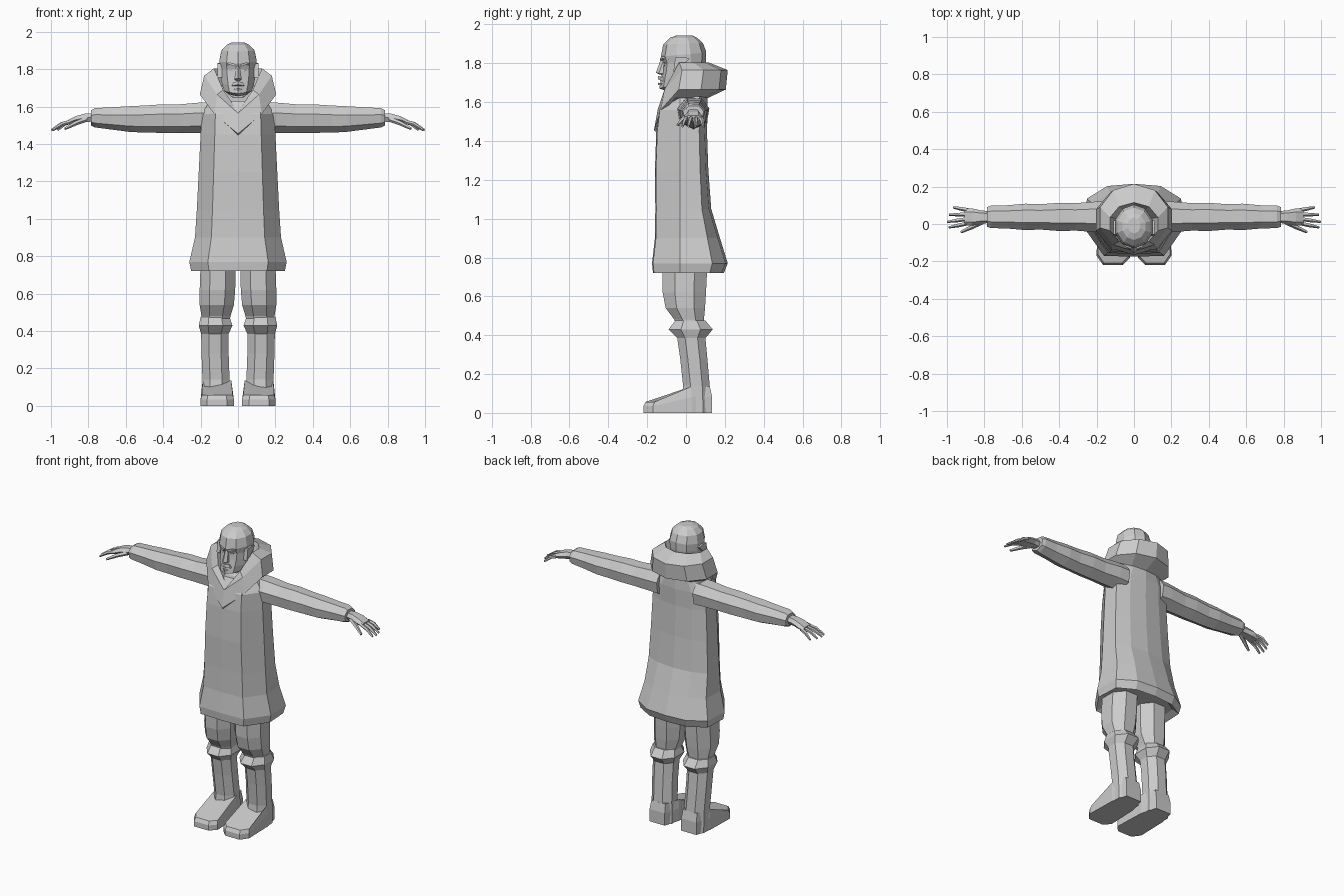
import bpy, bmesh, math
from mathutils import Vector

if "Cube" in bpy.data.objects:
    bpy.data.objects.remove(bpy.data.objects["Cube"])

grey = bpy.data.materials.new("plain grey")
grey.diffuse_color = (0.6, 0.6, 0.6, 1)
grey.use_nodes = True
grey.node_tree.nodes["Principled BSDF"].inputs["Base Color"].default_value = grey.diffuse_color


def build(name, rings):
    """Skin a row of equal-length rings into one flat-shaded, capped object."""
    bm = bmesh.new()
    vs = [[bm.verts.new(p) for p in r] for r in rings]
    n = len(rings[0])
    for a, b in zip(vs, vs[1:]):
        for i in range(n):
            j = (i + 1) % n
            bm.faces.new((a[i], a[j], b[j], b[i]))
    bm.faces.new(vs[0])
    bm.faces.new(vs[-1])
    bmesh.ops.recalc_face_normals(bm, faces=bm.faces)
    me = bpy.data.meshes.new(name)
    bm.to_mesh(me)
    bm.free()
    me.materials.append(grey)
    bpy.context.collection.objects.link(bpy.data.objects.new(name, me))


def both(name, rings):
    """Build a part on both sides of the body."""
    for s, side in ((1, "left"), (-1, "right")):
        build(f"{side}_{name}", [[(s * x, y, z) for x, y, z in r] for r in rings])


def sym(half):
    """Close a ring from its right half, listed front to back."""
    return half + [(-x, y, z) for x, y, z in reversed(half[1:-1])]


def oval(w, front, back, zf, zb, rise=1):
    """Ten-sided ring whose height climbs from zf in front to zb behind."""
    half = []
    for i in range(6):
        a = math.pi * i / 5
        half.append((w * math.sin(a), (front + back) / 2 - (back - front) / 2 * math.cos(a),
                     zf + (zb - zf) * min(1, rise * i / 5)))
    return sym(half)


def slab(z, x0, x1, y0, y1):
    """Chamfered eight-sided ring lying flat."""
    cx, cy = (x1 - x0) * .28, (y1 - y0) * .28
    return [(x0 + cx, y0, z), (x1 - cx, y0, z), (x1, y0 + cy, z), (x1, y1 - cy, z),
            (x1 - cx, y1, z), (x0 + cx, y1, z), (x0, y1 - cy, z), (x0, y0 + cy, z)]


def coat_ring(z, w, front, back):
    """Ring with a flat chest, a side seam and a broad back."""
    return sym([(0, front - .005, z), (w * .62, front, z), (w, -.03, z), (w * .97, back * .63, z),
                (w * .55, back - .012, z), (0, back, z)])


# Coat, flared at the hem
build("coat", [coat_ring(*r) for r in (
    (.74, .21, -.145, .18), (.72, .25, -.165, .195), (.77, .26, -.17, .215), (.90, .23, -.155, .175),
    (1.05, .22, -.153, .13), (1.25, .21, -.155, .115), (1.45, .20, -.148, .108),
    (1.56, .195, -.135, .112), (1.63, .15, -.09, .11))])

# Hood lying round the neck, dropping to a point in front
build("hood", [oval(*r, 2.5) for r in (
    (.16, -.145, .11, 1.44, 1.62), (.215, -.165, .205, 1.455, 1.665), (.19, -.145, .215, 1.565, 1.765),
    (.135, -.115, .115, 1.575, 1.805), (.098, -.075, .085, 1.57, 1.71))])

# Neck
build("neck", [slab(z, -.06, .06, -.05, .07) for z in (1.56, 1.74)])

# Head: half width, front, back, height in front and behind
build("head", [oval(*r) for r in (
    (.055, -.095, .06, 1.655, 1.69), (.077, -.137, .08, 1.67, 1.70), (.09, -.13, .09, 1.715, 1.73),
    (.098, -.122, .097, 1.76, 1.77), (.102, -.118, .102, 1.80, 1.81), (.105, -.13, .104, 1.83, 1.86),
    (.093, -.118, .087, 1.895, 1.905), (.064, -.085, .058, 1.93, 1.93), (.035, -.05, .035, 1.943, 1.943))])


# Nose, moustache and lower lip
def ridge(z, w, y):
    return sym([(0, y, z), (w, y + .015, z - w * .2), (w, -.09, z - w * .4), (0, -.09, z)])


build("nose", [ridge(*r) for r in ((1.742, .012, -.135), (1.752, .019, -.155), (1.83, .008, -.126))])
build("moustache", [ridge(1.718, .036, -.145), ridge(1.735, .025, -.143)])
build("lower_lip", [ridge(1.688, .014, -.143), ridge(1.70, .022, -.143)])


# Eyebrows and eyes
def strip(x, y, z, h):
    return [(x, y, z - h), (x, y, z + h), (x, y + .03, z + h), (x, y + .03, z - h)]


both("eyebrow", [strip(.013, -.134, 1.82, .006), strip(.045, -.122, 1.831, .006), strip(.07, -.09, 1.821, .005)])
both("eye", [strip(.016, -.114, 1.795, .003), strip(.032, -.113, 1.795, .008), strip(.048, -.102, 1.795, .003)])

# Ears: a leaning plate
ear = [(-.065, 1.755), (-.03, 1.755), (-.025, 1.78), (.02, 1.825), (-.015, 1.832), (-.055, 1.83)]
both("ear", [[(x, y, z) for y, z in ear] for x in (.085, .11)])

# Sleeves: x, centre height, half depth, half height
sleeve = [(.13, 1.545, .085, .088), (.20, 1.545, .085, .085), (.31, 1.54, .076, .08), (.40, 1.54, .078, .08),
          (.50, 1.537, .07, .076), (.58, 1.537, .073, .072), (.68, 1.54, .064, .062),
          (.765, 1.543, .062, .054), (.785, 1.542, .055, .043)]
angles = [math.radians(a) for a in (60, 115, 165, 215, 270, 325, 375)]
both("sleeve", [[(x, .038 + ry * math.cos(a), cz + rz * math.sin(a)) for a in angles]
                for x, cz, ry, rz in sleeve])

# Hands: a palm, four fingers and a thumb
both("palm", [[(x, .037 + w * c, z + h * s) for c, s in ((-1, 0), (-.6, 1), (.6, 1), (1, 0), (.6, -1), (-.6, -1))]
              for x, z, w, h in ((.765, 1.542, .03, .022), (.82, 1.54, .036, .022),
                                 (.865, 1.53, .046, .02), (.905, 1.517, .046, .013))])


def digit(name, start, end, bend, r):
    """Tapered five-sided finger that arches upward by bend."""
    a, b = Vector(start), Vector(end)
    u = (b - a).cross(Vector((0, 0, 1))).normalized()
    v = u.cross(b - a).normalized()
    both(name, [[a.lerp(b, t) + Vector((0, 0, 4 * bend * t * (1 - t)))
                 + r * q * (u * math.cos(k * math.tau / 5) + v * math.sin(k * math.tau / 5)) for k in range(5)]
                for t, q in ((0, 1), (.5, .95), (1, .55))])


tips = {"index": (.99, -.018), "middle": (.997, .012), "ring": (.988, .05), "little": (.965, .089)}
for i, (name, (x, y)) in enumerate(tips.items()):
    digit(name + "_finger", (.89, .004 + .024 * i, 1.52), (x, y, 1.475), .01, .0115)
digit("thumb", (.81, .012, 1.532), (.925, -.043, 1.482), .005, .0135)

# Trouser legs: z, inner, outer, front, back
both("trouser_leg", [slab(*r) for r in (
    (.42, .05, .19, -.04, .09), (.48, .04, .195, -.06, .092), (.54, .022, .205, -.105, .098),
    (.62, .015, .205, -.12, .103), (.76, .012, .20, -.122, .11))])

# Boot shafts with a flared cuff
both("boot_shaft", [slab(*r) for r in (
    (0, .04, .19, -.03, .135), (.14, .045, .19, -.015, .122), (.28, .05, .195, -.03, .11),
    (.385, .05, .197, -.045, .10), (.43, .03, .21, -.09, .138), (.475, .045, .2, -.055, .10))])

# Boot feet: sole outline lifted and drawn in, sloping down to the toe
sole = [(.06, .135), (.17, .135), (.195, .03), (.20, -.17), (.165, -.22), (.06, -.22), (.022, -.18), (.03, .03)]


def foot_ring(lift, shrink):
    return [(.11 + (x - .11) * shrink, -.04 + (y + .04) * shrink,
             lift * (.057 if y < -.1 else .135)) for x, y in sole]


both("boot_foot", [foot_ring(0, 1), foot_ring(.6, 1), foot_ring(1, .93)])
